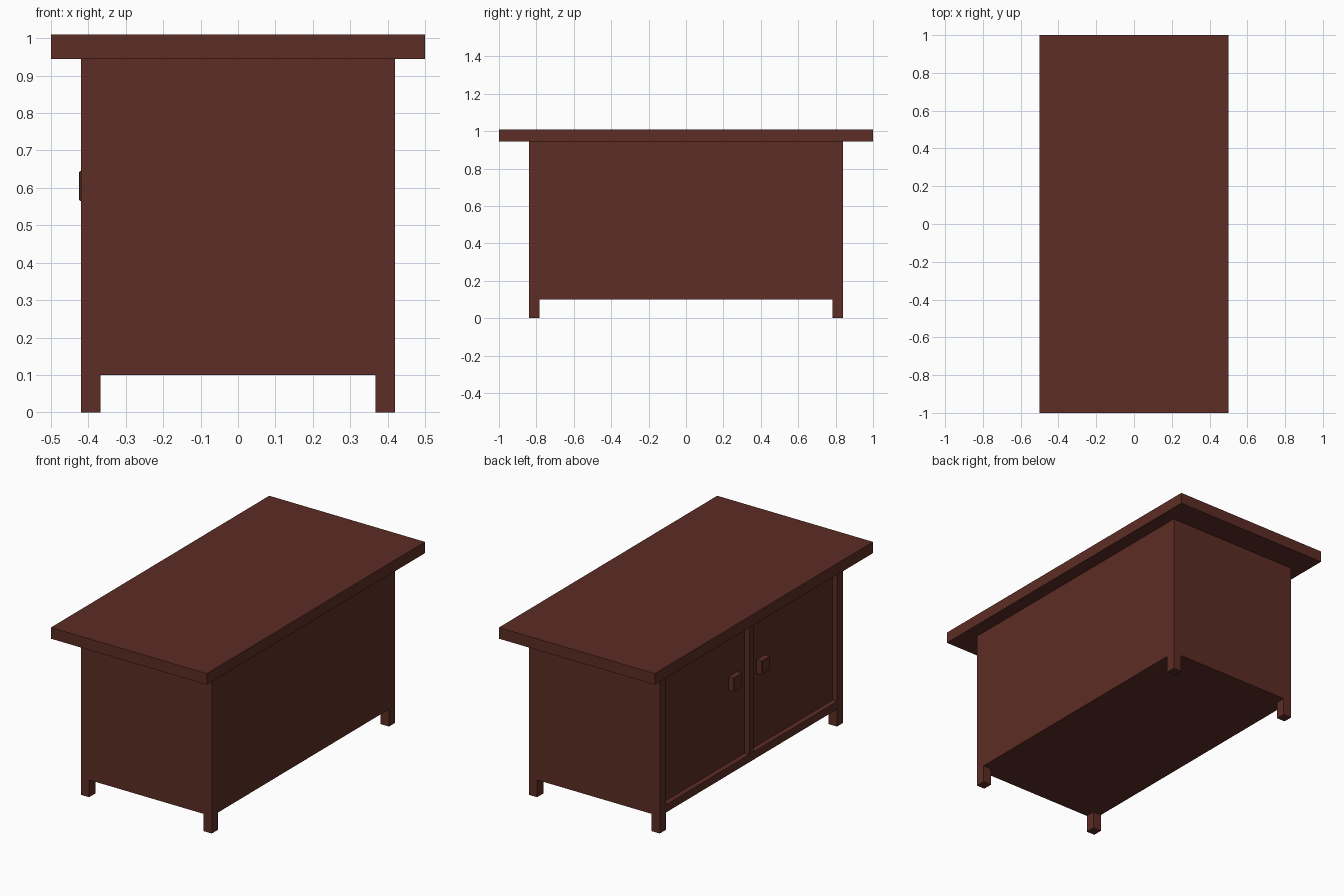
import bpy, bmesh
from mathutils import Vector

if "Cube" in bpy.data.objects:
    bpy.data.objects.remove(bpy.data.objects["Cube"])

wood = bpy.data.materials.new("dark red brown wood")
wood.diffuse_color = (0.107, 0.026, 0.018, 1)
wood.use_nodes = True
wood.node_tree.nodes["Principled BSDF"].inputs["Base Color"].default_value = wood.diffuse_color


def box(name, x, y, z, bevel=0.0):
    """Axis aligned box from (min, max) ranges."""
    bm = bmesh.new()
    bmesh.ops.create_cube(bm, size=1)
    lo, hi = Vector((x[0], y[0], z[0])), Vector((x[1], y[1], z[1]))
    for v in bm.verts:
        v.co = Vector([(lo[i] + hi[i]) / 2 + v.co[i] * (hi[i] - lo[i]) for i in range(3)])
    if bevel:
        # soften only the outer (-x) rim
        rim = [e for e in bm.edges if all(abs(v.co.x - x[0]) < 1e-5 for v in e.verts)]
        bmesh.ops.bevel(bm, geom=rim, offset=bevel, segments=1, affect='EDGES')
    me = bpy.data.meshes.new(name)
    bm.to_mesh(me)
    bm.free()
    me.materials.append(wood)
    ob = bpy.data.objects.new(name, me)
    bpy.context.collection.objects.link(ob)
    return ob


def mirror(ob, x=False, y=True):
    m = ob.modifiers.new("mirror", 'MIRROR')
    m.use_axis = (x, y, False)
    m.use_clip = False
    return ob


W, D = 0.42, 0.84            # half width and half length of the cabinet
Z0, Z1, TOP = 0.10, 0.945, 1.01
DOOR_X = -0.39               # door plane, recessed behind the frame
FRAME = (-W, DOOR_X)

# Table top
box("table_top", (-0.5, 0.5), (-1, 1), (Z1, TOP))

# Cabinet body; its left face forms the two door panels
box("cabinet_body", (DOOR_X, W), (-D, D), (Z0, Z1))

# Face frame around the doors
mirror(box("side_stile", FRAME, (D - 0.055, D), (Z0, Z1)))
box("centre_stile", FRAME, (-0.02, 0.02), (Z0 + 0.045, Z1 - 0.055))
box("bottom_rail", FRAME, (-D + 0.055, D - 0.055), (Z0, Z0 + 0.045))
box("top_rail", FRAME, (-D + 0.055, D - 0.055), (Z1 - 0.055, Z1))

# Door knobs
mirror(box("door_knob", (-0.425, DOOR_X), (0.09, 0.166), (0.565, 0.645), 0.003))

# Four short legs
mirror(box("leg", (W - 0.053, W), (D - 0.056, D), (0, Z0)), x=True)
